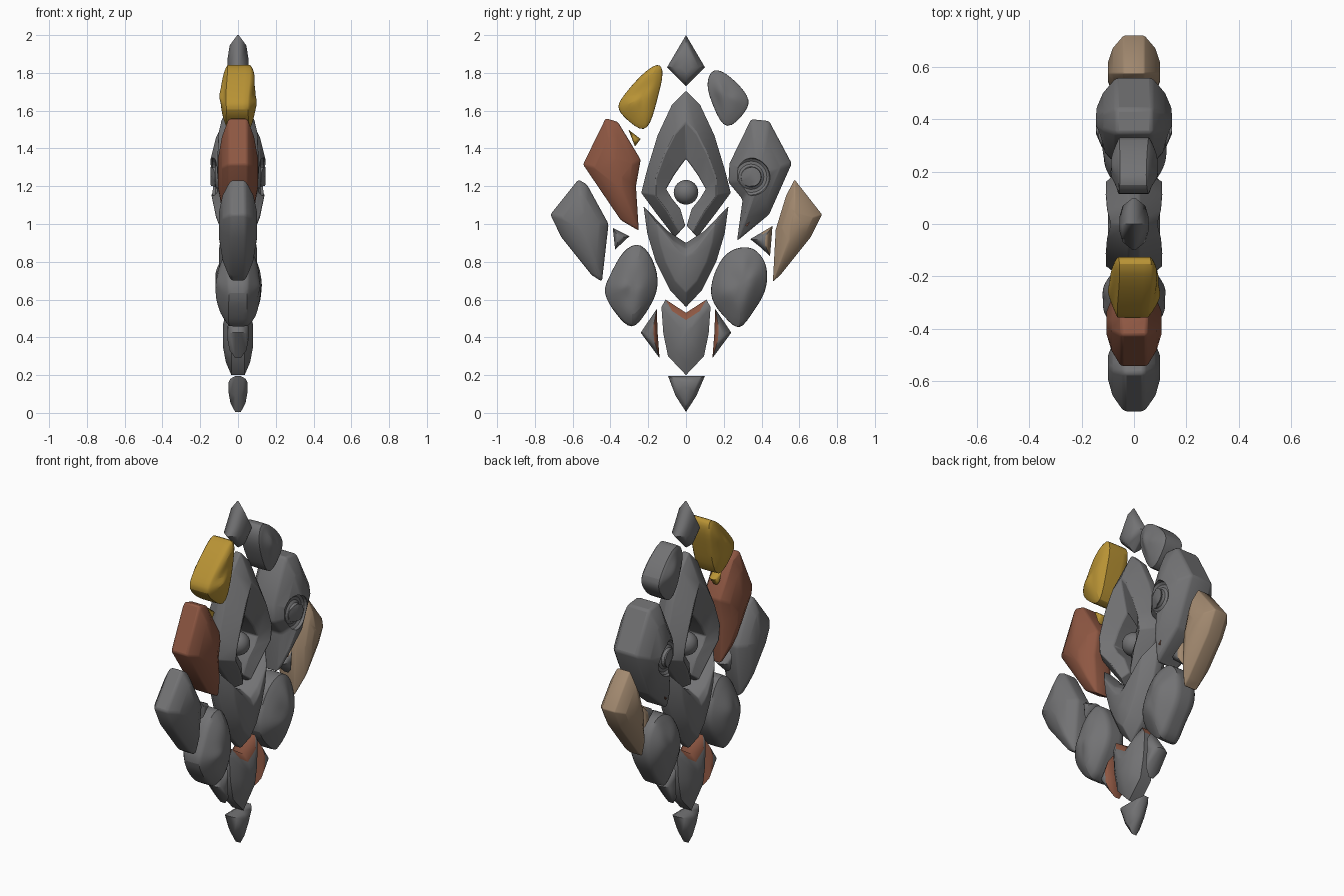
import bpy, bmesh, math, random
from mathutils import Vector

random.seed(4)
cube = bpy.data.objects.get("Cube")
if cube:
    bpy.data.objects.remove(cube)


def material(name, rgb):
    m = bpy.data.materials.new(name)
    m.use_nodes = True
    m.diffuse_color = (*rgb, 1)
    m.node_tree.nodes["Principled BSDF"].inputs["Base Color"].default_value = (*rgb, 1)
    return m


GREY = material("stone grey", (0.17, 0.17, 0.175))
GOLD = material("gold", (0.48, 0.29, 0.035))
RUST = material("rust red", (0.27, 0.095, 0.055))
TAN = material("sand tan", (0.36, 0.25, 0.16))


def finish(name, bm, mats, rule=None, soft=False, bevel=0.012):
    """Turn a bmesh into a shaded object; rule picks faces for the second colour."""
    bmesh.ops.recalc_face_normals(bm, faces=bm.faces)
    bm.normal_update()
    if rule:
        for f in bm.faces:
            f.material_index = int(rule(f))
    mesh = bpy.data.meshes.new(name)
    bm.to_mesh(mesh)
    bm.free()
    for m in mats:
        mesh.materials.append(m)
    ob = bpy.data.objects.new(name, mesh)
    bpy.context.collection.objects.link(ob)
    if soft:
        mod = ob.modifiers.new("rounding", 'SUBSURF')
        mod.levels = mod.render_levels = 2
    elif bevel:
        mod = ob.modifiers.new("worn edges", 'BEVEL')
        mod.width, mod.segments = bevel, 2
        mod.angle_limit = math.radians(25)
    bpy.ops.object.select_all(action='DESELECT')
    ob.select_set(True)
    bpy.context.view_layer.objects.active = ob
    bpy.ops.object.shade_smooth_by_angle(angle=math.radians(50))
    return ob


def bridge(bm, a, b):
    for i in range(len(a)):
        j = (i + 1) % len(a)
        bm.faces.new((a[i], a[j], b[j], b[i]))


def shard(name, outline, t, edge, mats, lumpy=0, centre=None, rule=None, bevel=0.012):
    """Stone with a side outline in y, z that swells to half thickness t."""
    bm = bmesh.new()
    pts = [Vector((0, y, z)) for y, z in outline]
    c = Vector((0, *centre)) if centre else sum(pts, Vector()) / len(pts)
    crease = bm.edges.layers.float.new("crease_edge")
    loops = []
    for scale, x in ((.28, -t), (.68, -.8 * t), (1, -edge), (1, edge), (.68, .8 * t), (.28, t)):
        loop = []
        for p in pts:
            s = scale if scale == 1 else scale * (1 + random.uniform(-lumpy, lumpy))
            v = c + (p - c) * s
            v.x = x * (1 + random.uniform(-lumpy, lumpy))
            loop.append(bm.verts.new(v))
        loops.append(loop)
    for a, b in zip(loops, loops[1:]):
        bridge(bm, a, b)
    for loop in (loops[0], loops[-1]):
        bm.faces.new(loop)
    for loop in loops[2:4]:
        for i, v in enumerate(loop):
            bm.edges.get((v, loop[i - 1]))[crease] = 0.75
    return finish(name, bm, mats, rule, lumpy > 0, bevel)


def mirrored(half):
    """Close a right-hand outline, given top to bottom, across y = 0."""
    return half + [(-y, z) for y, z in reversed(half) if y > 0]


# Top and bottom points
shard("top_point", [(0, 2), (.1, 1.83), (0, 1.73), (-.1, 1.83)], .055, .004, [GREY],
      centre=(0, 1.83), bevel=0)
shard("bottom_point", [(0, .195), (.1, .195), (.055, .09), (0, .005), (-.055, .09), (-.095, .195)],
      .05, .015, [GREY], centre=(0, .15), bevel=0)

# Upper pair of rocks
shard("upper_front_rock", [(-.14, 1.865), (-.115, 1.8), (-.15, 1.67), (-.2, 1.47), (-.29, 1.53),
      (-.375, 1.61), (-.34, 1.67), (-.24, 1.79)], .1, .06, [GOLD], lumpy=.16)
shard("upper_back_rock", [(.14, 1.835), (.23, 1.79), (.345, 1.67), (.325, 1.6), (.21, 1.475),
      (.145, 1.62), (.1, 1.74)], .09, .055, [GREY], lumpy=.16)
shard("gold_chip", [(-.305, 1.5), (-.24, 1.45), (-.27, 1.41)], .03, .01, [GOLD], bevel=0)

# Shoulder slabs
shard("shoulder_front_slab", [(-.425, 1.56), (-.36, 1.54), (-.24, 1.34), (-.265, 1.2),
      (-.25, .965), (-.345, 1.02), (-.545, 1.315)], .105, .05, [RUST], centre=(-.37, 1.27))
back_slab = shard("shoulder_back_slab", [(.345, 1.555), (.44, 1.545), (.56, 1.32), (.44, 1.05),
      (.27, .91), (.3, 1.13), (.225, 1.22), (.23, 1.32)], .145, .07, [GREY, RUST],
      centre=(.39, 1.26))

# Curled grooves carved in both sides of the back slab
for side in (-1, 1):
    bpy.ops.mesh.primitive_torus_add(location=(side * .135, .345, 1.25), rotation=(0, math.pi / 2, 0),
                                     major_radius=.075, minor_radius=.026,
                                     major_segments=28, minor_segments=10)
    cutter = bpy.context.object
    cutter.name = "groove_cutter"
    cutter.hide_render = True
    cutter.hide_viewport = True
    cut = back_slab.modifiers.new("groove", 'BOOLEAN')
    cut.operation, cut.object, cut.solver = 'DIFFERENCE', cutter, 'EXACT'

# Outer blades, one on each end
BLADE = [(.575, 1.235), (.72, 1.05), (.66, .93), (.5, .73), (.46, .695), (.475, .97), (.53, 1.15)]
shard("outer_back_blade", BLADE, .1, .04, [TAN], centre=(.575, 1.0))
shard("outer_front_blade", [(-.57, 1.235), (-.525, 1.21), (-.41, 1.0), (-.445, .695), (-.5, .73),
      (-.66, .93), (-.718, 1.05)], .1, .04, [GREY], centre=(-.54, 1.0))

# Small chips between the slabs
shard("front_chip", [(-.388, .98), (-.3, .935), (-.375, .865)], .04, .012, [GREY], bevel=0)
shard("back_chip", [(.458, .99), (.4, .955), (.34, .92), (.39, .88), (.445, .83)], .05, .012,
      [GREY, TAN], bevel=0, rule=lambda f: f.calc_center_median().y > .42)

# Lower pair of rocks
shard("lower_front_rock", [(-.235, .92), (-.15, .77), (-.145, .64), (-.21, .53), (-.285, .425),
      (-.37, .52), (-.45, .64), (-.4, .73), (-.34, .86)], .12, .05, [GREY], lumpy=.16)
shard("lower_back_rock", [(.32, .885), (.38, .86), (.435, .78), (.43, .64), (.35, .53),
      (.285, .425), (.21, .5), (.12, .6), (.14, .73), (.21, .86)], .12, .05, [GREY], lumpy=.16)

# Bottom block with a coloured notch, and its two side flakes
shard("bottom_block", mirrored([(0, .53), (.108, .6), (.13, .56), (.12, .42), (.095, .3), (0, .2)]),
      .08, .035, [GREY, RUST], centre=(0, .41), bevel=0,
      rule=lambda f: f.normal.z > .3 and f.calc_center_median().z > .49)
for name, s in (("front_flake", -1), ("back_flake", 1)):
    shard(name, [(s * .155, .55), (s * .24, .425), (s * .14, .29), (s * .15, .42)], .055, .015,
          [GREY, RUST], centre=(s * .18, .42), bevel=0,
          rule=lambda f, s=s: f.normal.y * s < -.2)

# Lower half of the core with two raised horns
shard("core_base", mirrored([(0, .9), (.1, .965), (.225, 1.095), (.205, .95), (.16, .8),
      (.085, .65), (0, .56)]), .1, .02, [GREY], centre=(0, .8), bevel=.006)

# Upper arch of the core: lofted sections from one arm over the apex to the other
HALF = [((0, 1.705), (0, 1.345), .09), ((.075, 1.63), (.03, 1.305), .105),
        ((.15, 1.47), (.065, 1.255), .11), ((.205, 1.29), (.105, 1.185), .11),
        ((.237, 1.165), (.075, 1.135), .1), ((.16, 1.06), (.03, 1.08), .085),
        ((.06, .93), (.004, .99), .06)]
flip = lambda p: (-p[0], p[1])
sections = [(flip(o), flip(i), t) for o, i, t in reversed(HALF[1:])] + HALF
bm = bmesh.new()
rings = []
for outer, inner, t in sections:
    o, i = Vector((0, *outer)), Vector((0, *inner))
    ring = []
    for k, x in ((0, .2), (.45, 1), (1, .5), (1, -.5), (.45, -1), (0, -.2)):
        p = o.lerp(i, k)
        p.x = x * t
        ring.append(bm.verts.new(p))
    rings.append(ring)
for a, b in zip(rings, rings[1:]):
    bridge(bm, a, b)
for ring in (rings[0], rings[-1]):
    bm.faces.new(ring)
finish("core_arch", bm, [GREY], bevel=.006)

# Floating orb in the opening
bm = bmesh.new()
bmesh.ops.create_uvsphere(bm, u_segments=32, v_segments=16, radius=.065)
bmesh.ops.translate(bm, verts=bm.verts, vec=(0, 0, 1.168))
finish("core_orb", bm, [GREY], bevel=0)

# Thin coloured flecks on the back slab
for y, z, x, tilt in ((.42, 1.36, .105, .7), (.33, 1.02, .092, .5)):
    for side in (-1, 1):
        bpy.ops.mesh.primitive_cube_add(size=1, location=(side * x, y, z),
                                        rotation=(-tilt, 0, 0))
        fleck = bpy.context.object
        fleck.name = "rust_fleck"
        fleck.dimensions = (.009, .02, .06)
        fleck.data.materials.append(RUST)
